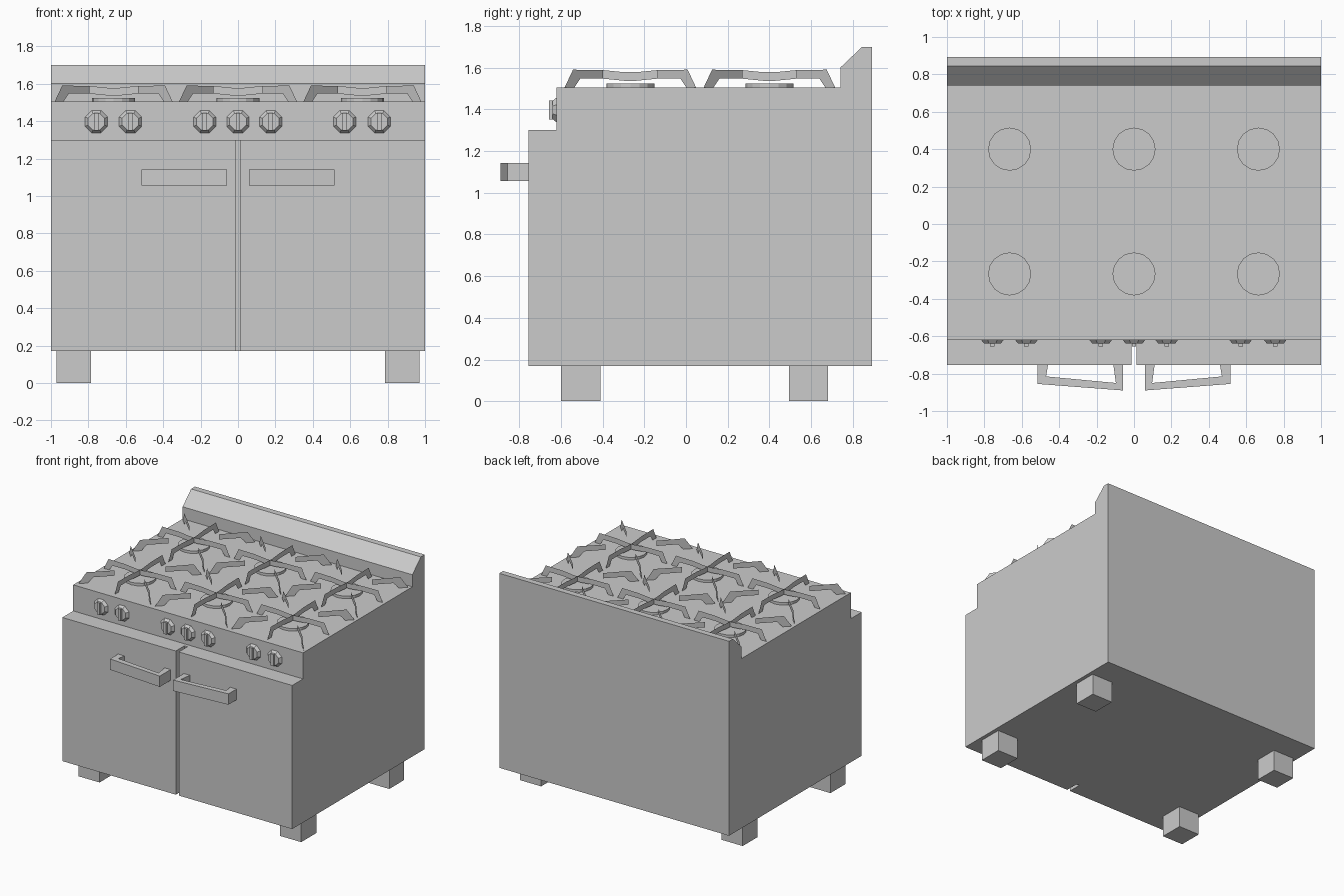
import bpy, bmesh
from math import pi
from mathutils import Matrix, Vector

if "Cube" in bpy.data.objects:
    bpy.data.objects.remove(bpy.data.objects["Cube"])


def finish(name, bm):
    me = bpy.data.meshes.new(name)
    bm.to_mesh(me)
    bm.free()
    ob = bpy.data.objects.new(name, me)
    bpy.context.collection.objects.link(ob)
    return ob


def prism(name, pts, vec):
    """Extrude a flat outline of 3D points along vec."""
    bm = bmesh.new()
    f = bm.faces.new([bm.verts.new(p) for p in pts])
    r = bmesh.ops.extrude_face_region(bm, geom=[f], use_keep_orig=True)
    moved = [g for g in r['geom'] if isinstance(g, bmesh.types.BMVert)]
    bmesh.ops.translate(bm, verts=moved, vec=Vector(vec))
    bmesh.ops.recalc_face_normals(bm, faces=bm.faces)
    return finish(name, bm)


def box(name, x0, x1, y0, y1, z0, z1):
    return prism(name, [(x0, y0, z0), (x1, y0, z0), (x1, y1, z0), (x0, y1, z0)],
                 (0, 0, z1 - z0))


def frustum(name, center, r1, r2, depth, sides, rot):
    bm = bmesh.new()
    bmesh.ops.create_cone(bm, cap_ends=True, segments=sides, radius1=r1, radius2=r2,
                          depth=depth, matrix=Matrix.Translation(center) @ rot)
    return finish(name, bm)


# Body: side profile with stepped front and sloped splashback
side = [(-.755, .17), (.893, .17), (.893, 1.70), (.845, 1.70), (.74, 1.60),
        (.74, 1.505), (-.62, 1.505), (-.62, 1.30), (-.755, 1.30)]
body = prism("body", [(-1, y, z) for y, z in side], (2, 0, 0))

# Gap between the two doors
cutter = box("door_gap_cutter", -.013, .013, -.9, -.648, 0, 1.4)
cutter.hide_render = True
mod = body.modifiers.new("door_gap", 'BOOLEAN')
mod.operation = 'DIFFERENCE'
mod.solver = 'EXACT'
mod.object = cutter
bpy.context.view_layer.objects.active = body
bpy.ops.object.modifier_apply(modifier=mod.name)
bpy.data.objects.remove(cutter)

# Legs and door handles, mirrored left and right
handle = [(.515, -.755), (.515, -.855), (.058, -.89), (.058, -.755),
          (.11, -.755), (.097, -.85), (.47, -.815), (.46, -.755)]
for s in (-1, 1):
    for label, y0, y1 in (("front", -.60, -.41), ("back", .495, .68)):
        box(label + "_leg", s * .785, s * .97, y0, y1, 0, .17)
    prism("door_handle", [(s * x, y, 1.057) for x, y in handle], (0, 0, .085))

# Knobs: tapered octagon with a grip bar
face_front = Matrix.Rotation(pi / 2, 4, 'X') @ Matrix.Rotation(pi / 8, 4, 'Z')
for x in (-.757, -.575, -.178, 0, .175, .57, .755):
    frustum("knob", (x, -.63, 1.397), .065, .048, .02, 8, face_front)
    box("knob_grip", x - .012, x + .012, -.656, -.638, 1.35, 1.443)

# Grate sheets: full bars along x and y, short arms on the diagonals
half = [(.315, 1.505), (.275, 1.59), (.13, 1.588), (.03, 1.578)]
under = [(.03, 1.537), (.13, 1.547), (.24, 1.547), (.268, 1.505)]
mirror = lambda pts: [(-t, z) for t, z in reversed(pts)]
bar = half + mirror(half) + mirror(under) + under
arm = [(.315, 1.505), (.275, 1.59), (.13, 1.588), (.13, 1.547), (.24, 1.547), (.268, 1.505)]
sheets = [(bar, 1, 0), (bar, 0, 1)] + [(arm, i, j) for i in (-1, 1) for j in (-1, 1)]

for cx in (-.665, 0, .665):
    for cy in (-.267, .4):
        frustum("burner", (cx, cy, 1.515), .115, .115, .02, 16, Matrix.Identity(4))
        bm = bmesh.new()
        for pts, dx, dy in sheets:
            bm.faces.new([bm.verts.new((cx + dx * t, cy + dy * t, z)) for t, z in pts])
        finish("pan_grate", bm)
